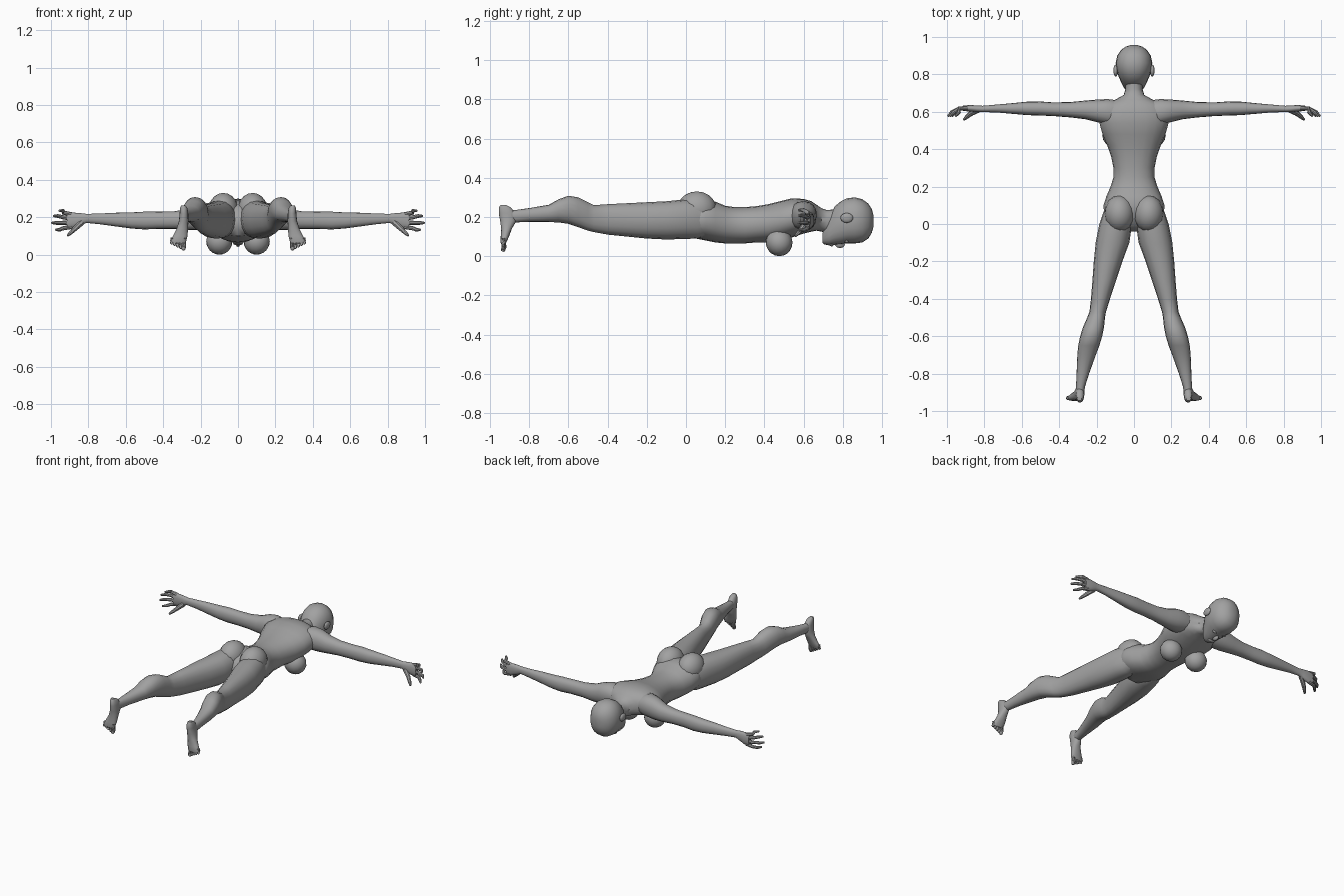
import bpy, bmesh, math
from mathutils import Matrix, Vector

cube = bpy.data.objects.get("Cube")
if cube:
    bpy.data.objects.remove(cube, do_unlink=True)

grey = bpy.data.materials.new("plain grey")
grey.use_nodes = True
tone = (.36, .36, .36, 1)
grey.diffuse_color = tone
grey.node_tree.nodes["Principled BSDF"].inputs["Base Color"].default_value = tone


def finish(name, bm, mirrored):
    """Turn a bmesh into a smooth object, mirrored across x if it is a pair."""
    bmesh.ops.recalc_face_normals(bm, faces=bm.faces)
    mesh = bpy.data.meshes.new(name)
    bm.to_mesh(mesh)
    bm.free()
    mesh.materials.append(grey)
    obj = bpy.data.objects.new(name, mesh)
    bpy.context.collection.objects.link(obj)
    if mirrored:
        mirror = obj.modifiers.new("Mirror", "MIRROR")
        mirror.use_mirror_merge = False
    bpy.ops.object.select_all(action="DESELECT")
    obj.select_set(True)
    bpy.context.view_layer.objects.active = obj
    bpy.ops.object.shade_smooth_by_angle(angle=math.radians(42))
    return obj


def skin(bm, loops):
    """Bridge a list of equal point loops and close both ends."""
    rows = [[bm.verts.new(p) for p in loop] for loop in loops]
    count = len(rows[0])
    for low, high in zip(rows, rows[1:]):
        for i in range(count):
            j = (i + 1) % count
            bm.faces.new((low[i], low[j], high[j], high[i]))
    bm.faces.new(rows[0])
    bm.faces.new(rows[-1])


def loft(name, axis, rings, mirrored=True, sides=16, power=.9):
    """Loft rounded sections: (place on axis, min, max, min, max)."""
    others = [k for k in range(3) if k != axis]
    loops = []
    for place, a_min, a_max, b_min, b_max in rings:
        loop = []
        for i in range(sides):
            t = math.tau * i / sides
            c, s = math.cos(t), math.sin(t)
            c = math.copysign(abs(c) ** power, c)
            s = math.copysign(abs(s) ** power, s)
            p = Vector()
            p[axis] = place
            p[others[0]] = (a_min + a_max + c * (a_max - a_min)) / 2
            p[others[1]] = (b_min + b_max + s * (b_max - b_min)) / 2
            loop.append(p)
        loops.append(loop)
    bm = bmesh.new()
    skin(bm, loops)
    return finish(name, bm, mirrored)


def symmetric(rings):
    """Expand (place, half width, min, max) into full loft rings."""
    return [(y, -w, w, low, high) for y, w, low, high in rings]


def digit(bm, points, radii, sides=8):
    """Add one tapering finger or toe along a short path."""
    points = [Vector(p) for p in points]
    loops = []
    for k, p in enumerate(points):
        ahead = points[min(k + 1, len(points) - 1)]
        behind = points[max(k - 1, 0)]
        turn = (ahead - behind).to_track_quat("Z", "Y")
        loops.append([
            p + turn @ Vector((math.cos(math.tau * i / sides),
                               math.sin(math.tau * i / sides), 0)) * radii[k]
            for i in range(sides)])
    skin(bm, loops)


def ellipsoid(name, centre, size, mirrored=True, tilt=0):
    bm = bmesh.new()
    place = (Matrix.Translation(centre) @ Matrix.Rotation(tilt, 4, "X")
             @ Matrix.Diagonal((*size, 1)))
    bmesh.ops.create_uvsphere(bm, u_segments=16, v_segments=10, radius=1, matrix=place)
    return finish(name, bm, mirrored)


# Torso and neck, from crotch to the base of the skull
loft("torso", 1, symmetric([
    (-.04, .03, .14, .20), (-.01, .10, .10, .25), (.05, .16, .09, .28),
    (.1, .163, .08, .29), (.15, .147, .07, .278), (.2, .125, .065, .257),
    (.25, .11, .065, .25), (.3, .11, .065, .25), (.36, .122, .07, .255),
    (.42, .143, .07, .265), (.48, .168, .08, .28), (.54, .185, .095, .295),
    (.6, .18, .115, .292), (.64, .15, .125, .28), (.665, .1, .13, .263),
    (.69, .055, .125, .245), (.72, .046, .12, .235), (.77, .045, .12, .24),
]), mirrored=False, sides=20)
ellipsoid("buttocks", (.078, .055, .24), (.08, .1, .09))
ellipsoid("breasts", (.1, .475, .07), (.07, .068, .07), tilt=.3)

# Head, with jaw at the low end and crown at the high end
loft("head", 1, symmetric([
    (.695, .02, .07, .11), (.705, .035, .06, .15), (.73, .055, .055, .2),
    (.76, .07, .058, .255), (.79, .083, .06, .28), (.82, .092, .065, .295),
    (.86, .098, .065, .3), (.9, .09, .07, .29), (.93, .07, .09, .268),
    (.948, .045, .12, .24), (.956, .02, .15, .21),
]), mirrored=False, sides=20)
ellipsoid("ears", (.098, .82, .195), (.012, .032, .025))
ellipsoid("nose", (0, .785, .06), (.013, .025, .018), mirrored=False)
ellipsoid("lips", (0, .743, .06), (.026, .011, .01), mirrored=False)
ellipsoid("eyes", (.034, .82, .078), (.018, .01, .012))

# Arms stretched sideways from inside the shoulders to the wrists and palms
loft("arms", 0, [
    (.08, .53, .66, .15, .26), (.14, .53, .668, .135, .28),
    (.2, .545, .665, .13, .27), (.26, .56, .66, .132, .245),
    (.34, .57, .652, .138, .232), (.43, .577, .65, .138, .23),
    (.5, .58, .655, .135, .23), (.57, .582, .654, .14, .226),
    (.66, .59, .645, .152, .224), (.74, .597, .638, .163, .22),
    (.81, .598, .632, .17, .218), (.84, .598, .634, .158, .222),
    (.88, .602, .636, .142, .225), (.915, .604, .632, .138, .226),
])

# Four curled fingers and a thumb
hands = bmesh.new()
for knuckle, tip, reach in ((.215, .235, .96), (.193, .207, .99),
                            (.171, .17, 1), (.149, .133, .98)):
    middle = (knuckle + tip) / 2
    digit(hands, [(.89, .62, knuckle), (.935, .617, middle),
                  (reach - .025, .598, tip), (reach - .005, .575, tip)],
          (.012, .011, .01, .006))
digit(hands, [(.835, .61, .172), (.87, .592, .14), (.895, .572, .117),
              (.91, .557, .102)], (.016, .014, .011, .006))
finish("fingers", hands, True)

# Legs spread apart, from hip to ankle
loft("legs", 1, [
    (.12, .03, .14, .11, .26), (.06, .015, .165, .09, .285),
    (0, .01, .185, .088, .29), (-.1, .025, .205, .085, .28),
    (-.2, .062, .215, .09, .275), (-.3, .095, .222, .1, .27),
    (-.4, .128, .23, .11, .265), (-.47, .15, .238, .123, .26),
    (-.5, .155, .25, .13, .275), (-.55, .16, .272, .148, .3),
    (-.6, .17, .288, .165, .308), (-.65, .185, .298, .172, .29),
    (-.7, .204, .303, .174, .262), (-.8, .24, .307, .175, .245),
    (-.87, .262, .31, .172, .235), (-.92, .27, .308, .18, .235),
])

# Feet pointing down, soles turned to the front
loft("feet", 2, [
    (.262, .28, .304, -.945, -.922), (.25, .271, .31, -.954, -.895),
    (.22, .266, .312, -.955, -.87), (.18, .265, .316, -.948, -.865),
    (.14, .267, .328, -.942, -.888), (.1, .27, .348, -.945, -.903),
    (.075, .276, .36, -.946, -.914), (.062, .284, .356, -.944, -.92),
])
toes = bmesh.new()
for i in range(5):
    x = .288 + .016 * i
    low = .024 + .008 * i
    size = .013 if i == 0 else .009
    digit(toes, [(x, -.93, .09), (x + .002, -.928, low + .02),
                 (x + .003, -.934, low + .006), (x + .003, -.936, low)],
          (size, size, size * .9, size * .5))
finish("toes", toes, True)
